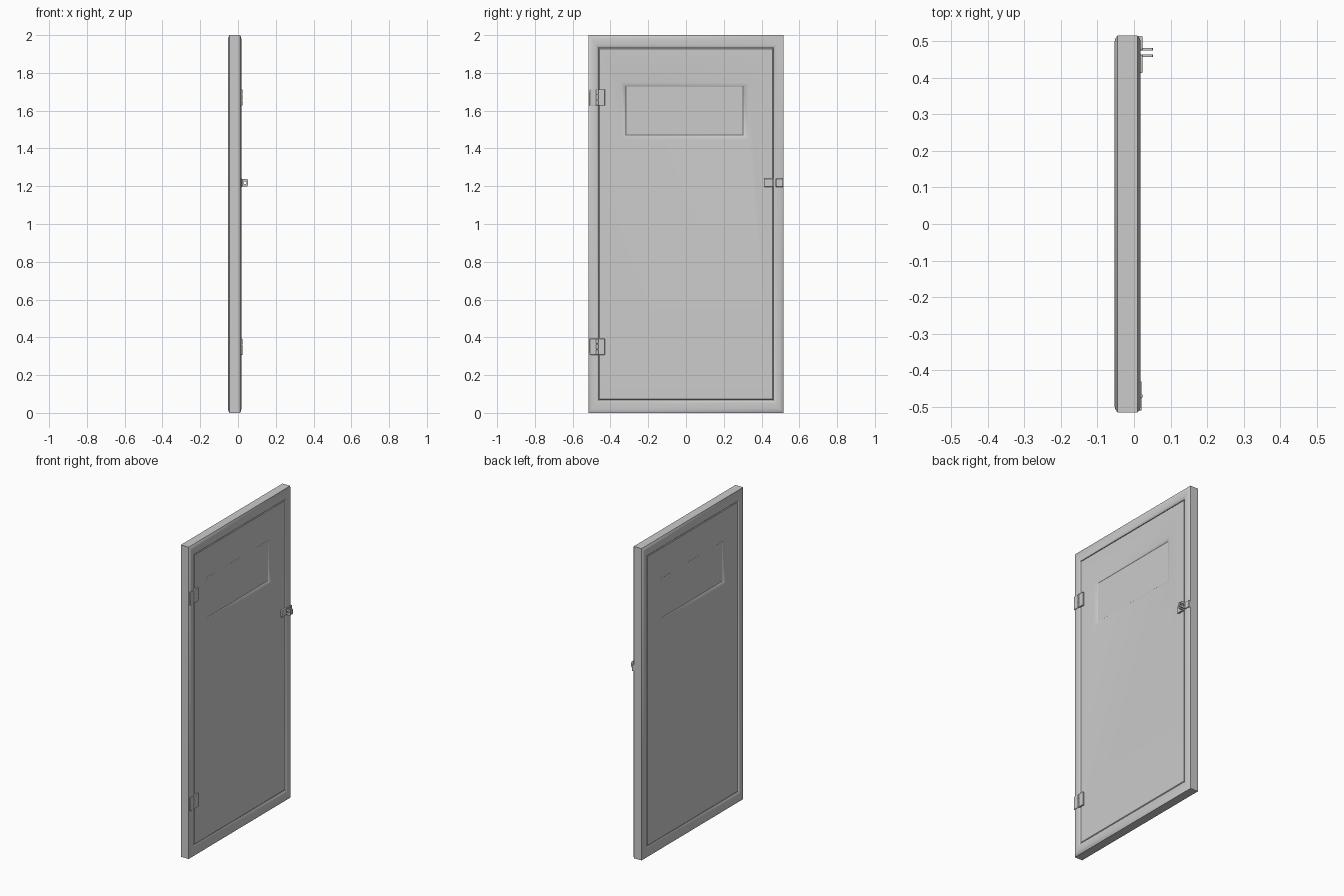
import bpy, bmesh, math
from mathutils import Matrix

if "Cube" in bpy.data.objects:
    bpy.data.objects.remove(bpy.data.objects["Cube"])


def finish(name, bm, angle=30, bevel=0):
    bmesh.ops.recalc_face_normals(bm, faces=bm.faces[:])
    me = bpy.data.meshes.new(name)
    bm.to_mesh(me)
    bm.free()
    ob = bpy.data.objects.new(name, me)
    bpy.context.collection.objects.link(ob)
    bpy.ops.object.select_all(action='DESELECT')
    ob.select_set(True)
    bpy.context.view_layer.objects.active = ob
    if bevel:
        mod = ob.modifiers.new("edge_bevel", 'BEVEL')
        mod.width, mod.segments = bevel, 2
        mod.limit_method = 'ANGLE'
    bpy.ops.object.shade_smooth_by_angle(angle=math.radians(angle))
    return ob


def loft(name, rects, closed=False, angle=30):
    """Join a series of rectangles (x, y0, y1, z0, z1) into one surface."""
    bm = bmesh.new()
    rings = [[bm.verts.new(p) for p in
              ((x, y0, z0), (x, y1, z0), (x, y1, z1), (x, y0, z1))]
             for x, y0, y1, z0, z1 in rects]
    pairs = list(zip(rings, rings[1:]))
    if closed:
        pairs.append((rings[-1], rings[0]))
    else:
        bm.faces.new(rings[0])
        bm.faces.new(rings[-1])
    for a, b in pairs:
        for i in range(4):
            j = (i + 1) % 4
            bm.faces.new((a[i], a[j], b[j], b[i]))
    return finish(name, bm, angle)


def box(bm, x0, x1, y0, y1, z0, z1):
    m = Matrix.Translation(((x0 + x1) / 2, (y0 + y1) / 2, (z0 + z1) / 2))
    m = m @ Matrix.Diagonal((x1 - x0, y1 - y0, z1 - z0, 1))
    bmesh.ops.create_cube(bm, size=1, matrix=m)


# Door frame: chamfered profile (inset, x) carried round the opening
BACK, FRONT = -0.053, 0.018
profile = [(0, BACK + .008), (0, FRONT - .008), (.008, FRONT - .002), (.016, FRONT),
           (.038, FRONT), (.046, FRONT - .002), (.052, FRONT - .008),
           (.052, BACK + .008), (.046, BACK + .002), (.038, BACK),
           (.016, BACK), (.008, BACK + .002)]
loft("door_frame", [(x, -.515 + i, .515 - i, i * 1.3, 2 - i * 1.3)
                    for i, x in profile], closed=True, angle=50)

# Door leaf with a sunken window on both faces
mid = (BACK + FRONT) / 2
half = [(.018, -.318, .302, 1.47, 1.727),
        (.022, -.322, .306, 1.466, 1.731),
        (.029, -.344, .332, 1.447, 1.747),
        (.029, -.458, .458, .073, 1.927),
        (.025, -.462, .462, .069, 1.931)]
loft("door_leaf", [(mid - r[0],) + r[1:] for r in half]
     + [(mid + r[0],) + r[1:] for r in reversed(half)])

# Hinges: two leaves, a split knuckle and screw heads
for name, z in (("lower_hinge", .35), ("upper_hinge", 1.67)):
    bm = bmesh.new()
    box(bm, .008, .021, -.51, -.474, z - .043, z + .043)
    box(bm, .008, .021, -.466, -.43, z - .043, z + .043)
    for k in (-1, 0, 1):
        bmesh.ops.create_cone(
            bm, cap_ends=True, segments=16, radius1=.007, radius2=.007, depth=.027,
            matrix=Matrix.Translation((.017, -.47, z + k * .029)))
    finish(name, bm, bevel=.002)

# Latch: a plate on the door and one on the frame, each with a pierced ear
for name, y0, y1, e0, e1 in (("door_latch", .413, .463, .457, .463),
                             ("frame_latch", .475, .514, .475, .481)):
    bm = bmesh.new()
    box(bm, .008, .023, y0, y1, 1.197, 1.24)
    finish(name + "_plate", bm, bevel=.002)

    # Ear: square outline bridged to a round hole
    bm = bmesh.new()
    n, cx, cz, hx, hz = 16, .037, 1.2185, .0155, .0205
    loops = []
    for y in (e0, e1):
        outer, inner = [], []
        for i in range(n):
            a = 2 * math.pi * i / n
            c, s = math.cos(a), math.sin(a)
            k = max(abs(c), abs(s)) ** .75
            outer.append(bm.verts.new((cx + hx * c / k, y, cz + hz * s / k)))
            inner.append(bm.verts.new((cx + .008 * c, y, cz + .008 * s)))
        loops += [outer, inner] if y == e0 else [inner, outer]
    for a, b in zip(loops, loops[1:] + loops[:1]):
        for i in range(n):
            j = (i + 1) % n
            bm.faces.new((a[i], a[j], b[j], b[i]))
    finish(name + "_ear", bm)
